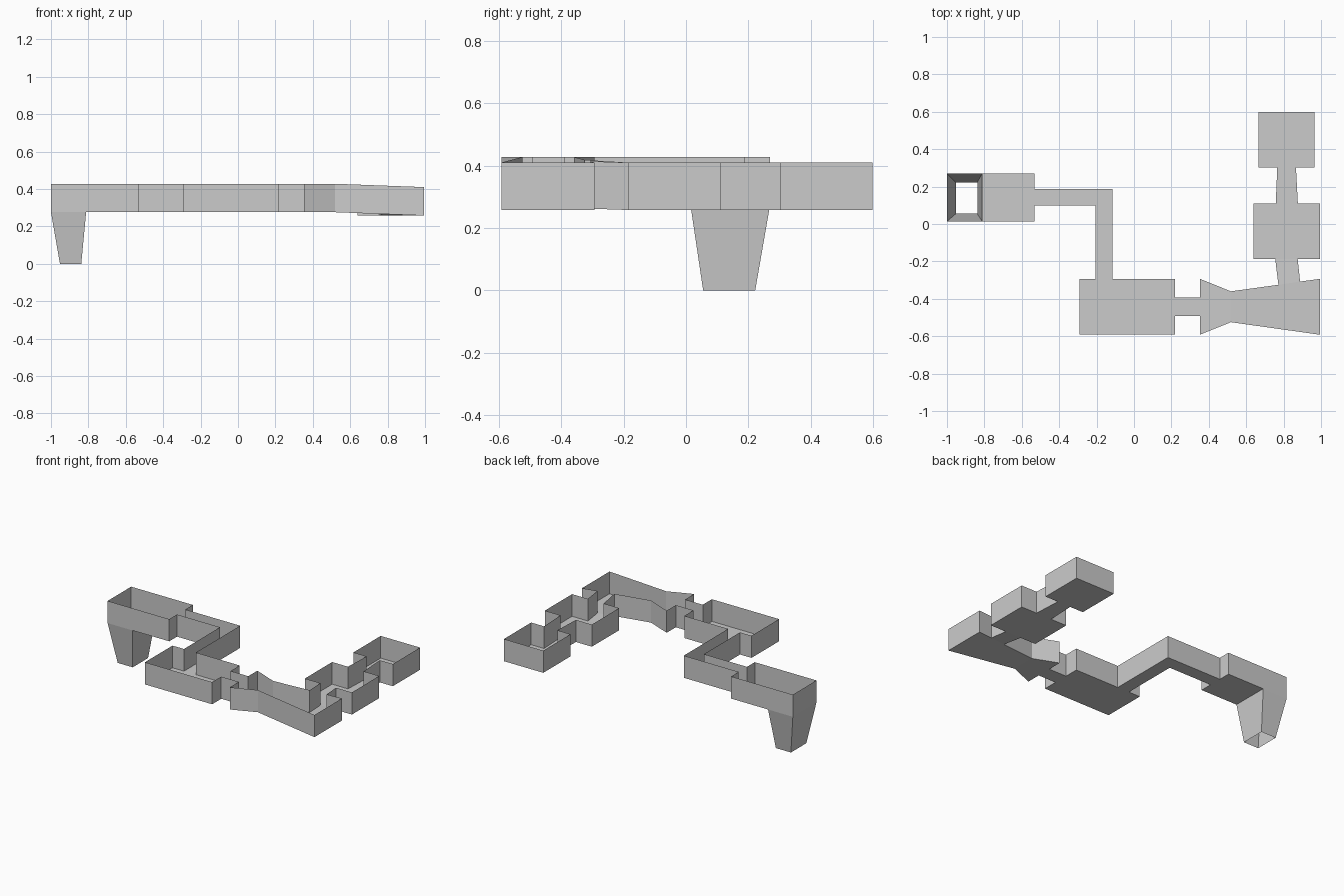
import bpy
import bmesh

if "Cube" in bpy.data.objects:
    bpy.data.objects.remove(bpy.data.objects["Cube"])

WALL_H = 0.152
HIGH, LOW = 0.276, 0.258


def slope(x):
    """Floor height: level up to x=0.52, then gently down to x=1."""
    return HIGH - (HIGH - LOW) * max(0.0, x - 0.52) / 0.48


def finish(name, bm):
    bmesh.ops.remove_doubles(bm, verts=bm.verts, dist=1e-5)
    mesh = bpy.data.meshes.new(name)
    bm.to_mesh(mesh)
    bm.free()
    bpy.context.collection.objects.link(bpy.data.objects.new(name, mesh))


def tray(name, outline, gaps, floor=None, z=slope):
    """Open-topped tray: thin floor plus walls on every edge except the gaps."""
    height = z if callable(z) else (lambda x: z)
    pts = [(p[0], p[1], p[2] if len(p) > 2 else height(p[0])) for p in outline]
    bm = bmesh.new()
    if floor is None:
        bm.faces.new([bm.verts.new(p) for p in pts])
    else:
        bm.faces.new([bm.verts.new((x, y, height(x))) for x, y in floor])
    for i, a in enumerate(pts):
        if i in gaps:
            continue
        b = pts[(i + 1) % len(pts)]
        quad = [a, b, (b[0], b[1], b[2] + WALL_H), (a[0], a[1], a[2] + WALL_H)]
        bm.faces.new([bm.verts.new(p) for p in quad])
    finish(name, bm)


# Start room, its floor stopping at the chute opening
tray("chute_room",
     [(-1, .014), (-.532, .014), (-.532, .098), (-.532, .188), (-.532, .27), (-1, .27)],
     {2},
     floor=[(-.812, .014), (-.532, .014), (-.532, .27), (-.812, .27)])

# Tapered chute, open at both ends
bm = bmesh.new()
rings = [[bm.verts.new((x, y, z)) for x, y in ((x0, y0), (x1, y0), (x1, y1), (x0, y1))]
         for x0, x1, y0, y1, z in ((-1, -.812, .014, .27, HIGH),
                                   (-.952, -.838, .055, .222, 0))]
for i in range(4):
    j = (i + 1) % 4
    bm.faces.new((rings[0][j], rings[0][i], rings[1][i], rings[1][j]))
finish("chute", bm)

# L-shaped passage
tray("bent_passage",
     [(-.532, .098), (-.205, .098), (-.205, -.293), (-.115, -.293),
      (-.115, .188), (-.532, .188)], {2, 5})

# Middle room and its short passage
tray("middle_room",
     [(-.292, -.592), (.218, -.592), (.218, -.493), (.218, -.392), (.218, -.293),
      (-.115, -.293), (-.205, -.293), (-.292, -.293)], {2, 5})
tray("short_passage",
     [(.218, -.493), (.352, -.493), (.352, -.392), (.218, -.392)], {1, 3})

# Pinched room: level flare, then sloping flare
tray("pinched_room_west",
     [(.352, -.592), (.518, -.525), (.518, -.36), (.352, -.293),
      (.352, -.392), (.352, -.493)], {1, 4})
tray("pinched_room_east",
     [(.518, -.525), (.995, -.592), (.995, -.293), (.888, -.308),
      (.772, -.325), (.518, -.36)], {3, 5})

# Northern passages and rooms
tray("ramp_passage",
     [(.772, -.325, slope(.772)), (.888, -.308, slope(.888)),
      (.875, -.186, LOW), (.755, -.186, LOW)], {0, 2})
tray("east_room",
     [(.638, -.186), (.755, -.186), (.875, -.186), (.995, -.186), (.995, .11),
      (.876, .11), (.758, .11), (.638, .11)], {1, 5}, z=LOW)
tray("end_passage",
     [(.758, .11), (.876, .11), (.866, .302), (.766, .302)], {0, 2}, z=LOW)
tray("end_room",
     [(.665, .302), (.766, .302), (.866, .302), (.964, .302),
      (.964, .598), (.665, .598)], {1}, z=LOW)
